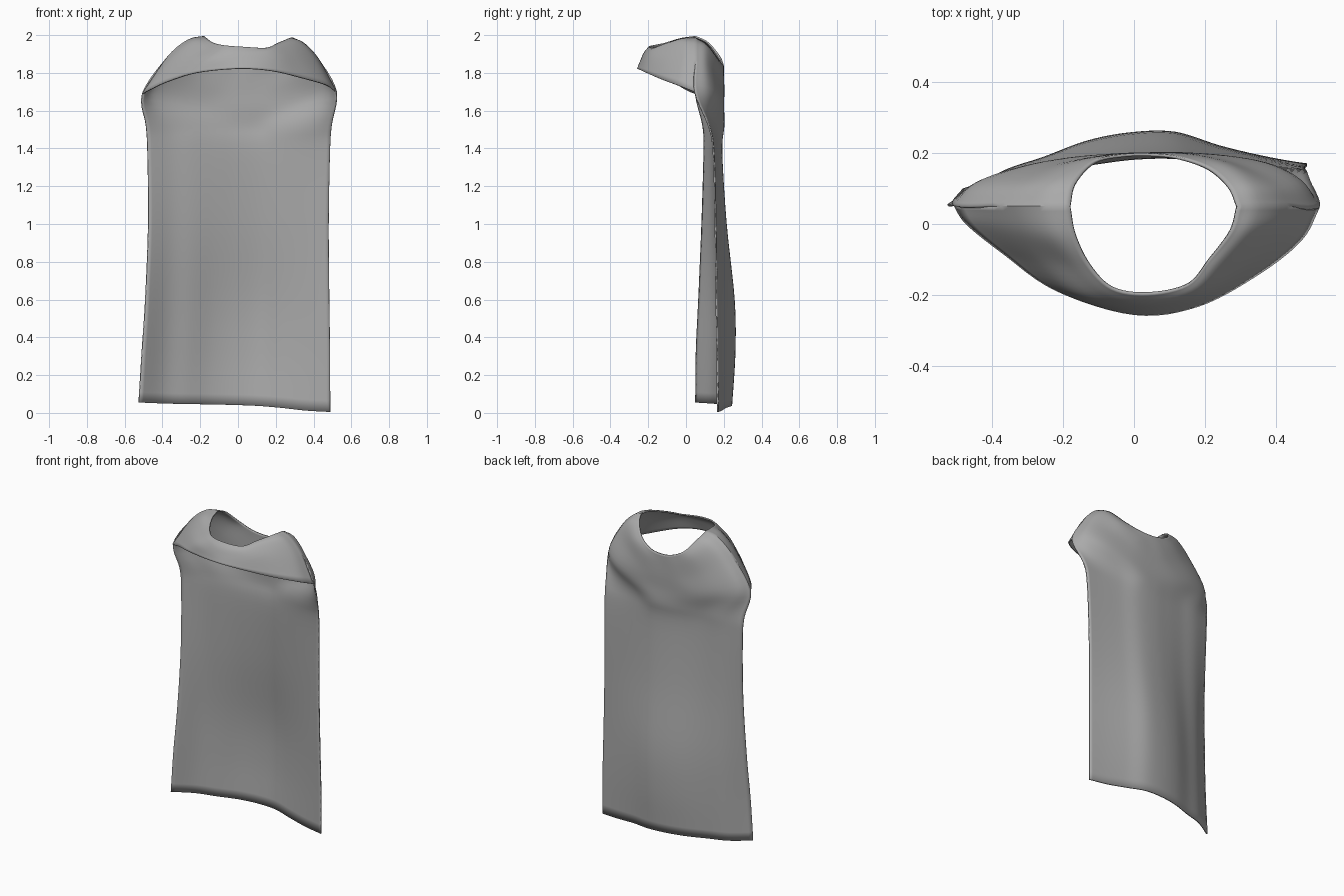
import bpy, bmesh, math
from mathutils import Vector


def spline(keys, steps):
    """Smooth curve through key vectors, with a fixed number of steps per span."""
    pts = [Vector(k) for k in keys]
    ext = [2 * pts[0] - pts[1]] + pts + [2 * pts[-1] - pts[-2]]
    out = []
    for i in range(len(pts) - 1):
        a, b, c, d = ext[i:i + 4]
        for s in range(steps):
            t = s / steps
            out.append(0.5 * (2 * b + (c - a) * t + (2 * a - 5 * b + 4 * c - d) * t * t
                              + (3 * b - a - 3 * c + d) * t ** 3))
    return out + [pts[-1]]


def add_cloth(bm, rings, across=6, down=5):
    """Skin a grid over key rings that run from left to right."""
    cols = [spline(col, down) for col in zip(*[spline(r, across) for r in rings])]
    grid = [[bm.verts.new(p) for p in col] for col in cols]
    for a, b in zip(grid, grid[1:]):
        for i in range(len(a) - 1):
            bm.faces.new((a[i], a[i + 1], b[i + 1], b[i]))


# Shoulder crest shared by the front collar and the back: neck to shoulder tip
left = [(-.18, .05, 1.992), (-.265, .05, 1.972), (-.37, .05, 1.885), (-.505, .05, 1.69)]
right = [(.29, .05, 1.983), (.355, .05, 1.95), (.43, .05, 1.865), (.52, .045, 1.70)]

# Front collar, from the neckline to the lower edge
front_inner = [
    [(-.165, -.03, 1.98), (-.125, -.115, 1.955), (-.06, -.18, 1.942), (.04, -.195, 1.935),
     (.15, -.17, 1.93), (.21, -.10, 1.955), (.27, -.02, 1.98)],
    [(-.24, -.03, 1.96), (-.185, -.11, 1.925), (-.09, -.195, 1.915), (.03, -.22, 1.905),
     (.165, -.19, 1.915), (.245, -.11, 1.945), (.325, -.02, 1.96)],
    [(-.34, -.02, 1.875), (-.27, -.10, 1.865), (-.15, -.20, 1.868), (.02, -.238, 1.865),
     (.18, -.207, 1.875), (.30, -.12, 1.885), (.395, -.02, 1.88)],
    [(-.47, 0, 1.71), (-.37, -.08, 1.755), (-.22, -.185, 1.80), (0, -.253, 1.822),
     (.18, -.23, 1.81), (.35, -.14, 1.77), (.47, -.045, 1.735)],
]
# Upper back, draping below the neckline
back_inner = [
    [(-.165, .115, 1.96), (-.11, .175, 1.89), (-.03, .193, 1.85), (.05, .195, 1.84),
     (.13, .185, 1.85), (.21, .155, 1.89), (.265, .105, 1.95)],
    [(-.24, .115, 1.94), (-.17, .17, 1.86), (-.06, .193, 1.80), (.04, .197, 1.78),
     (.15, .193, 1.80), (.26, .165, 1.86), (.33, .11, 1.93)],
    [(-.33, .11, 1.86), (-.24, .16, 1.78), (-.10, .19, 1.72), (.03, .198, 1.70),
     (.17, .195, 1.72), (.30, .165, 1.78), (.40, .11, 1.845)],
    [(-.45, .11, 1.685), (-.33, .155, 1.66), (-.17, .185, 1.63), (.02, .196, 1.62),
     (.20, .195, 1.63), (.37, .17, 1.66), (.47, .12, 1.69)],
]
front = [[l] + mid + [r] for l, mid, r in zip(left, front_inner, right)]
back = [[l] + mid + [r] for l, mid, r in zip(left, back_inner, right)]

# Hanging panel: height, left x, right x, left y, right y, back y
panel = [(1.52, -.487, .496, .09, .12, .192), (1.38, -.479, .487, .096, .145, .182),
         (1.0, -.475, .48, .085, .155, .205), (.6, -.49, .483, .068, .16, .246),
         (.3, -.508, .487, .055, .165, .25), (0, -.525, .488, .052, .167, .233)]
bulge = (0, .42, .67, .92, 1, 1, .65, .3, 0)
hem = (.055, .05, .047, .045, .042, .037, .026, .012, .005)
for z, lx, rx, ly, ry, by in panel:
    row = []
    for j in range(9):
        side = ly if j < 4 else ry
        fold = .006 * math.sin(j * math.pi / 2 + .6) * math.sin(math.pi * j / 8)
        drop = hem[j] * max(0, 1 - z / .6)
        row.append((lx + (rx - lx) * j / 8, side + (by - side) * bulge[j] + fold, z + drop))
    back.append(row)

# One cloth, joined along the shoulder crests
mesh = bpy.data.meshes.new("cape")
bm = bmesh.new()
add_cloth(bm, front)
add_cloth(bm, back)
bmesh.ops.remove_doubles(bm, verts=bm.verts, dist=.0005)
bmesh.ops.recalc_face_normals(bm, faces=bm.faces)
bm.to_mesh(mesh)
bm.free()
cape = bpy.data.objects.new("cape", mesh)
bpy.context.collection.objects.link(cape)

grey = bpy.data.materials.new("cloth grey")
grey.diffuse_color = (.4, .4, .4, 1)
mesh.materials.append(grey)

# Cloth thickness
solid = cape.modifiers.new("thickness", 'SOLIDIFY')
solid.thickness = .008
solid.offset = 0

bpy.context.view_layer.objects.active = cape
cape.select_set(True)
bpy.ops.object.shade_smooth_by_angle(angle=math.radians(40))
